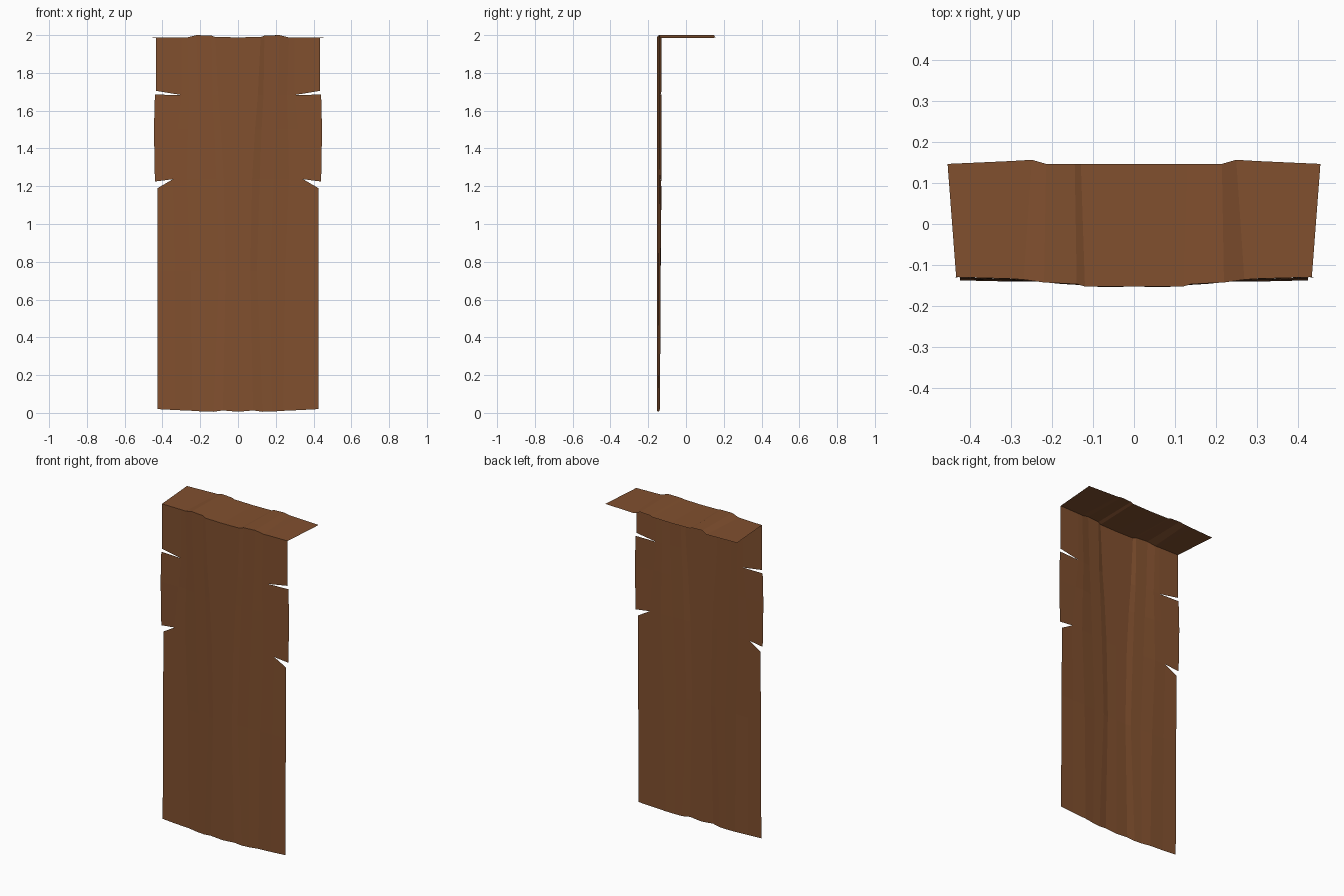
import bpy, bmesh

if "Cube" in bpy.data.objects:
    bpy.data.objects.remove(bpy.data.objects["Cube"])

mat = bpy.data.materials.new("brown_cloth")
mat.diffuse_color = (0.22, 0.08, 0.028, 1)
mat.use_nodes = True
mat.node_tree.nodes["Principled BSDF"].inputs["Base Color"].default_value = mat.diffuse_color


def add_rows(bm, rows):
    """Mirror each half row of (x, y, z) points and bridge the rows with quads."""
    full = []
    for half in rows:
        pts = [(-x, y, z) for x, y, z in reversed(half[1:])] + list(half)
        full.append([bm.verts.new(p) for p in pts])
    for lo, hi in zip(full, full[1:]):
        for i in range(len(lo) - 1):
            bm.faces.new((lo[i], lo[i + 1], hi[i + 1], hi[i]))


def finish(bm, name):
    bmesh.ops.remove_doubles(bm, verts=bm.verts, dist=0.0005)
    mesh = bpy.data.meshes.new(name)
    bm.to_mesh(mesh)
    bm.free()
    mesh.materials.append(mat)
    bpy.context.collection.objects.link(bpy.data.objects.new(name, mesh))


# Across the cloth: centre, both sides of the inner and outer folds, notch tip, edge
Y = (-0.153, -0.153, -0.147, -0.143, -0.136, -0.134, -0.130)


def row(xs, zs, dy=0.0):
    return [(x, y + dy * x / 0.43, z) for x, y, z in zip(xs, Y, zs)]


hem = row((0, 0.08, 0.13, 0.18, 0.24, 0.33, 0.425),
          (0.006, 0.013, 0.006, 0.007, 0.011, 0.015, 0.02), -0.008)
knee = row((0, 0.065, 0.10, 0.17, 0.25, 0.335, 0.425), (0.75,) * 7, -0.004)
waist_x = (0, 0.075, 0.115, 0.19, 0.27, 0.345)
waist_lo = row(waist_x + (0.425,), (1.237,) * 6 + (1.19,))
waist_hi = row(waist_x + (0.44,), (1.237,) * 6 + (1.225,))
chest = row((0, 0.09, 0.125, 0.20, 0.265, 0.32, 0.445), (1.5,) * 7)
neck_x = (0, 0.105, 0.135, 0.21, 0.26, 0.30)
neck_lo = row(neck_x + (0.44,), (1.683,) * 6 + (1.685,))
neck_hi = row(neck_x + (0.435,), (1.683,) * 6 + (1.705,))
top_z = (1.988, 1.99, 1.997, 2.0, 1.987, 1.987, 1.986)
top = row((0, 0.12, 0.14, 0.22, 0.27, 0.30, 0.435), top_z)

# Hanging front sheet: three panels joined inside the side notches
bm = bmesh.new()
add_rows(bm, [hem, knee, waist_lo])
add_rows(bm, [waist_hi, chest, neck_lo])
add_rows(bm, [neck_hi, top])
finish(bm, "hanging_cloth")

# Top flap folded towards the back
bm = bmesh.new()
back_x = (0, 0.13, 0.145, 0.215, 0.25, 0.30, 0.456)
back_y = (0.147, 0.147, 0.147, 0.147, 0.157, 0.154, 0.147)
add_rows(bm, [top, list(zip(back_x, back_y, top_z))])
finish(bm, "top_flap")
